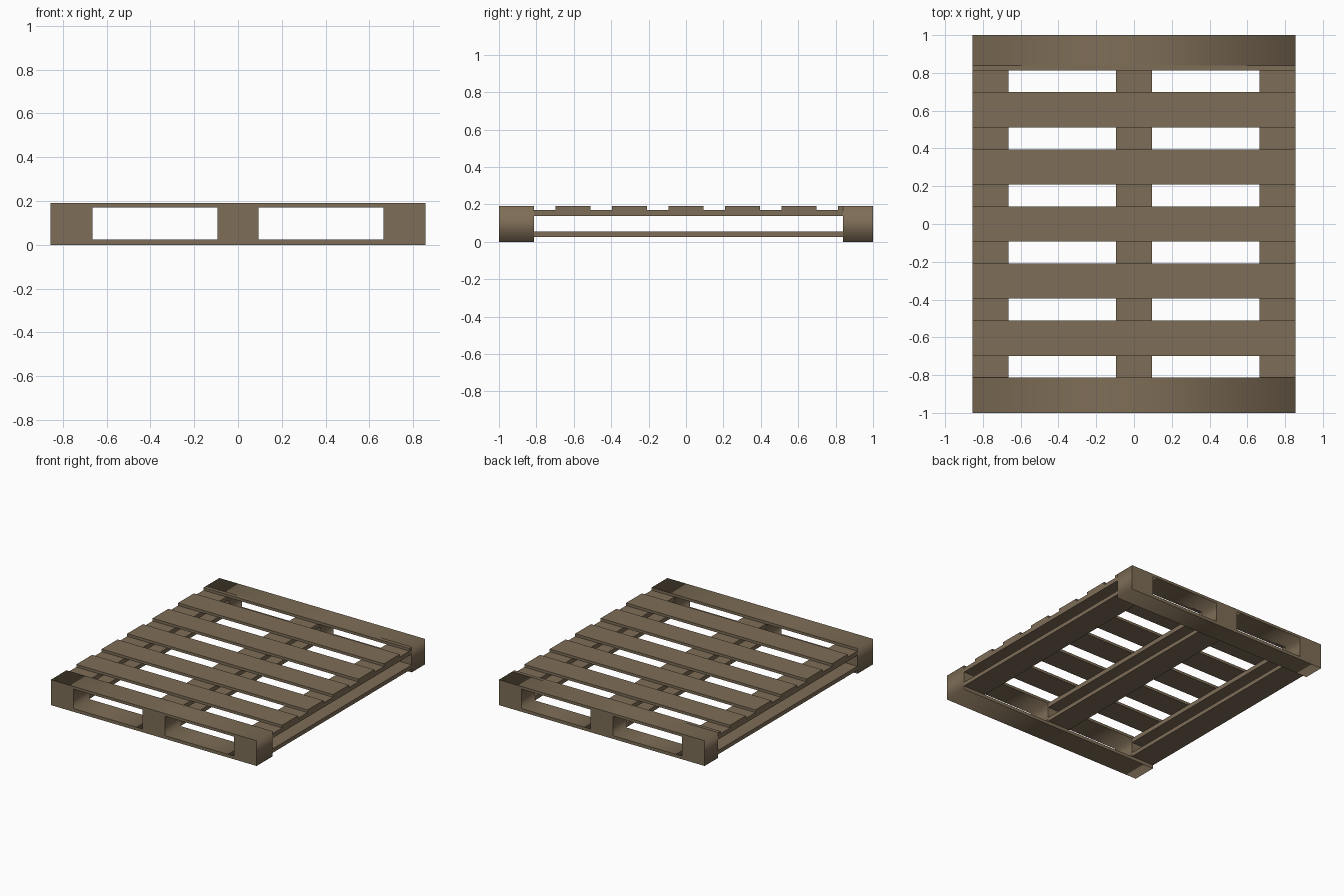
import bpy
import bmesh
from math import pi

if "Cube" in bpy.data.objects:
    bpy.data.objects.remove(bpy.data.objects["Cube"])

W, L, H = 0.855, 1.0, 0.19        # half width, half length, height
SLAT = 0.187                      # slat width
DECK = 0.17                       # underside of top slats
BASE = 0.024                      # top of bottom boards

wood = bpy.data.materials.new("wood")
wood.diffuse_color = (0.21, 0.155, 0.095, 1)
wood.use_nodes = True
wood.node_tree.nodes["Principled BSDF"].inputs["Base Color"].default_value = wood.diffuse_color


def box(name, x0, x1, y0, y1, z0, z1):
    bm = bmesh.new()
    bmesh.ops.create_cube(bm, size=1)
    for v in bm.verts:
        v.co.x = (x0 + x1) / 2 + v.co.x * (x1 - x0)
        v.co.y = (y0 + y1) / 2 + v.co.y * (y1 - y0)
        v.co.z = (z0 + z1) / 2 + v.co.z * (z1 - z0)
    me = bpy.data.meshes.new(name)
    bm.to_mesh(me)
    bm.free()
    me.materials.append(wood)
    ob = bpy.data.objects.new(name, me)
    bpy.context.collection.objects.link(ob)
    return ob


def end_frame(name, y0, y1):
    """Solid end with two fork openings, extruded along y."""
    cu = bpy.data.curves.new(name, 'CURVE')
    cu.dimensions = '2D'
    cu.fill_mode = 'BOTH'
    cu.extrude = (y1 - y0) / 2
    for a, b, c, d in ((-W, W, 0, H),
                       (-0.665, -0.094, BASE, DECK),
                       (0.094, 0.665, BASE, DECK)):
        sp = cu.splines.new('POLY')
        sp.points.add(3)
        for p, (x, z) in zip(sp.points, ((a, c), (b, c), (b, d), (a, d))):
            p.co = (x, z, 0, 1)
        sp.use_cyclic_u = True
    cu.materials.append(wood)
    ob = bpy.data.objects.new(name, cu)
    ob.location.y = (y0 + y1) / 2
    ob.rotation_euler.x = pi / 2
    bpy.context.collection.objects.link(ob)
    bpy.ops.object.select_all(action='DESELECT')
    ob.select_set(True)
    bpy.context.view_layer.objects.active = ob
    bpy.ops.object.convert(target='MESH')


# End frames: blocks, end slat and bottom board in one piece
FRONT, BACK = -L + SLAT, 0.84
end_frame("front_frame", -L, FRONT)
end_frame("back_frame", BACK, L)
box("back_slat_lip", -W, W, L - SLAT, BACK, DECK, H)

# Deck slats between the ends
pitch = (2 * L - SLAT) / 6
for i in range(-2, 3):
    box(f"deck_slat_{i + 3}", -W, W, i * pitch - SLAT / 2,
        i * pitch + SLAT / 2, DECK, H)

# Lengthwise boards, upper and lower, under the deck
for side, x0, x1 in (("left", -W, -0.665), ("middle", -0.094, 0.094),
                     ("right", 0.665, W)):
    box(f"{side}_upper_stringer", x0, x1, FRONT, BACK, 0.137, DECK)
    box(f"{side}_lower_stringer", x0, x1, FRONT, BACK, 0.026, 0.056)
